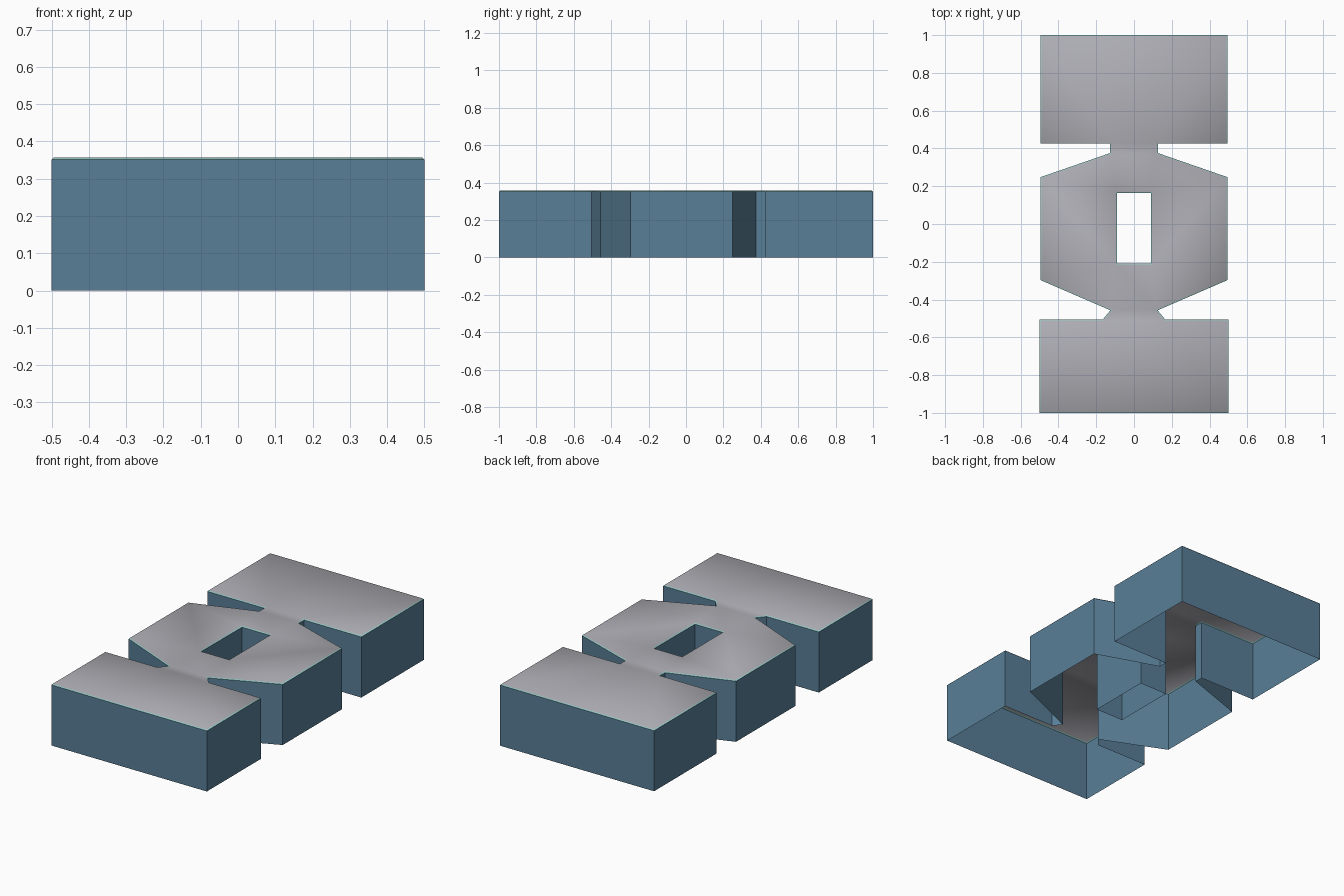
import bpy
import bmesh

if "Cube" in bpy.data.objects:
    bpy.data.objects.remove(bpy.data.objects["Cube"])

EAVE, TOP, RIM = 0.352, 0.357, 0.005

# right half of the plan, front to back; the left half is mirrored
half = [(0.5, -1), (0.5, -0.505), (0.165, -0.505), (0.125, -0.457),
        (0.495, -0.297), (0.495, 0.248), (0.128, 0.375), (0.128, 0.425),
        (0.495, 0.425), (0.495, 1)]
outline = half + [(-x, y) for x, y in reversed(half)]
courtyard = [(-0.09, -0.21), (0.09, -0.21), (0.09, 0.165), (-0.09, 0.165)]


def material(name, colour):
    mat = bpy.data.materials.new(name)
    mat.diffuse_color = (*colour, 1)
    mat.use_nodes = True
    mat.node_tree.nodes["Principled BSDF"].inputs["Base Color"].default_value = mat.diffuse_color
    return mat


def add_loop(bm, points, z):
    verts = [bm.verts.new((x, y, z)) for x, y in points]
    return [bm.edges.new((verts[i - 1], verts[i])) for i in range(len(verts))]


def finish(bm, name, materials):
    mesh = bpy.data.meshes.new(name)
    bm.to_mesh(mesh)
    bm.free()
    for mat in materials:
        mesh.materials.append(mat)
    obj = bpy.data.objects.new(name, mesh)
    bpy.context.collection.objects.link(obj)
    return obj


wall_blue = material("wall_blue", (0.10, 0.21, 0.31))
trim_teal = material("trim_teal", (0.30, 0.60, 0.58))
roof_grey = material("roof_grey", (0.42, 0.42, 0.46))

# walls: open shells around the outline and the courtyard, no floor
bm = bmesh.new()
for points, outward in ((outline, 1), (courtyard, -1)):
    edges = add_loop(bm, points[::outward], 0)
    # winding gives outward faces on the outline, inward on the courtyard
    for e in edges:
        a, b = e.verts
        c, d = (bm.verts.new((v.co.x, v.co.y, EAVE)) for v in (b, a))
        bm.faces.new((a, b, c, d))
bmesh.ops.remove_doubles(bm, verts=bm.verts[:], dist=0.0001)
finish(bm, "walls", [wall_blue])

# roof: flat sheet with the courtyard opening and a thin chamfered trim
bm = bmesh.new()
edges = add_loop(bm, outline, EAVE) + add_loop(bm, courtyard, EAVE)
bmesh.ops.triangle_fill(bm, use_beauty=True, edges=edges, normal=(0, 0, 1))
for f in bm.faces:
    f.normal_update()
    if f.normal.z < 0:
        f.normal_flip()
trim = bmesh.ops.inset_region(bm, faces=bm.faces[:], thickness=RIM,
                              depth=TOP - EAVE, use_boundary=True,
                              use_even_offset=True)["faces"]
for f in trim:
    f.material_index = 1
for f in bm.faces:
    f.smooth = True
finish(bm, "roof", [roof_grey, trim_teal])
